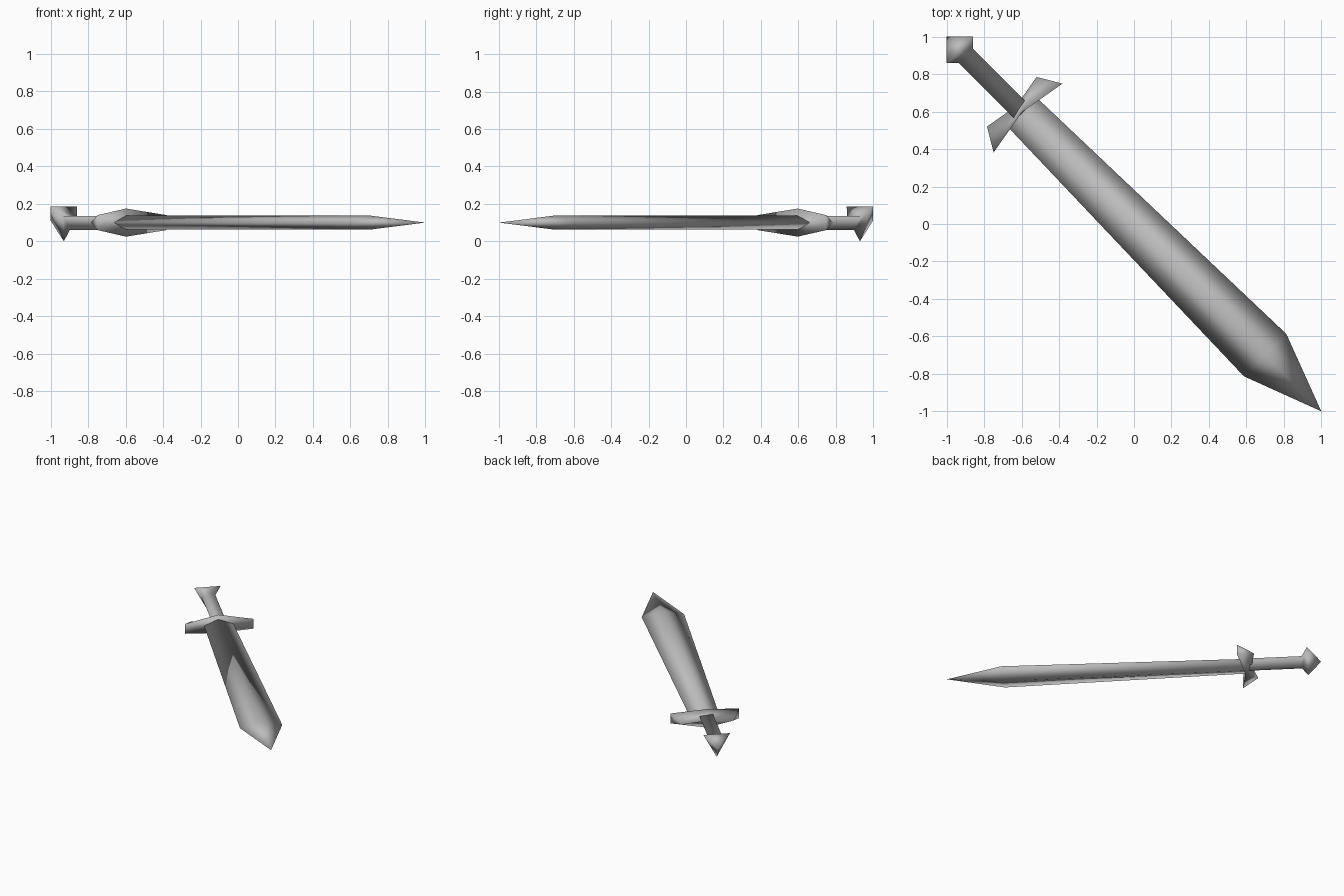
import bpy
import bmesh
import math

cube = bpy.data.objects.get("Cube")
if cube:
    bpy.data.objects.remove(cube, do_unlink=True)

steel = bpy.data.materials.new("grey steel")
steel.use_nodes = True
grey = (0.5, 0.5, 0.5, 1)
steel.diffuse_color = grey
steel.node_tree.nodes["Principled BSDF"].inputs["Base Color"].default_value = grey


def loft(name, rings):
    """Skin matching rings; one-point rings become tips, others are capped."""
    bm = bmesh.new()
    loops = [[bm.verts.new(p) for p in ring] for ring in rings]
    for a, b in zip(loops, loops[1:]):
        n = max(len(a), len(b))
        for i in range(n):
            j = (i + 1) % n
            if len(a) == 1:
                bm.faces.new((a[0], b[j], b[i]))
            elif len(b) == 1:
                bm.faces.new((a[i], a[j], b[0]))
            else:
                bm.faces.new((a[i], a[j], b[j], b[i]))
    for end in (loops[0], loops[-1]):
        if len(end) > 2:
            bm.faces.new(end)
    bmesh.ops.recalc_face_normals(bm, faces=bm.faces)
    mesh = bpy.data.meshes.new(name)
    bm.to_mesh(mesh)
    bm.free()
    mesh.materials.append(steel)
    mesh.shade_smooth()
    obj = bpy.data.objects.new(name, mesh)
    # Lay the sword along the diagonal, local x running toward the tip
    obj.rotation_euler.z = -math.pi / 4
    bpy.context.collection.objects.link(obj)
    return obj


def diamond(x, half_width, half_height, z=0.1):
    return [(x, half_width, z), (x, 0, z + half_height),
            (x, -half_width, z), (x, 0, z - half_height)]


def triangle(x, half_width, top, bottom):
    return [(x, half_width, top), (x, -half_width, top), (x, 0, bottom)]


def wedge(y, back, front, half_height, z=0.1):
    return [(back, y, z), (front, y, z + half_height), (front, y, z - half_height)]


# Blade: diamond section, widening to the shoulder, then a point
loft("blade", [diamond(-0.84, 0.11, 0.038), diamond(0.99, 0.16, 0.038),
               [(1.414, 0, 0.1)]])

# Guard: wedge section, tall in the middle, wings swept out
left_wing = wedge(0.26, -0.8, -0.8, 0.04)
left_wing[0] = (-0.923, 0.187, 0.1)
right_wing = [(x, -y, z) for x, y, z in left_wing]
loft("guard", [left_wing, wedge(0, -0.89, -0.845, 0.075), right_wing])

# Three-sided grip flaring into a pointed pommel
loft("grip_and_pommel", [triangle(-0.84, 0.053, 0.136, 0.06),
                         triangle(-1.27, 0.053, 0.136, 0.06),
                         triangle(-1.315, 0.1, 0.187, 0.0),
                         [(-1.414, 0, 0.11)]])
